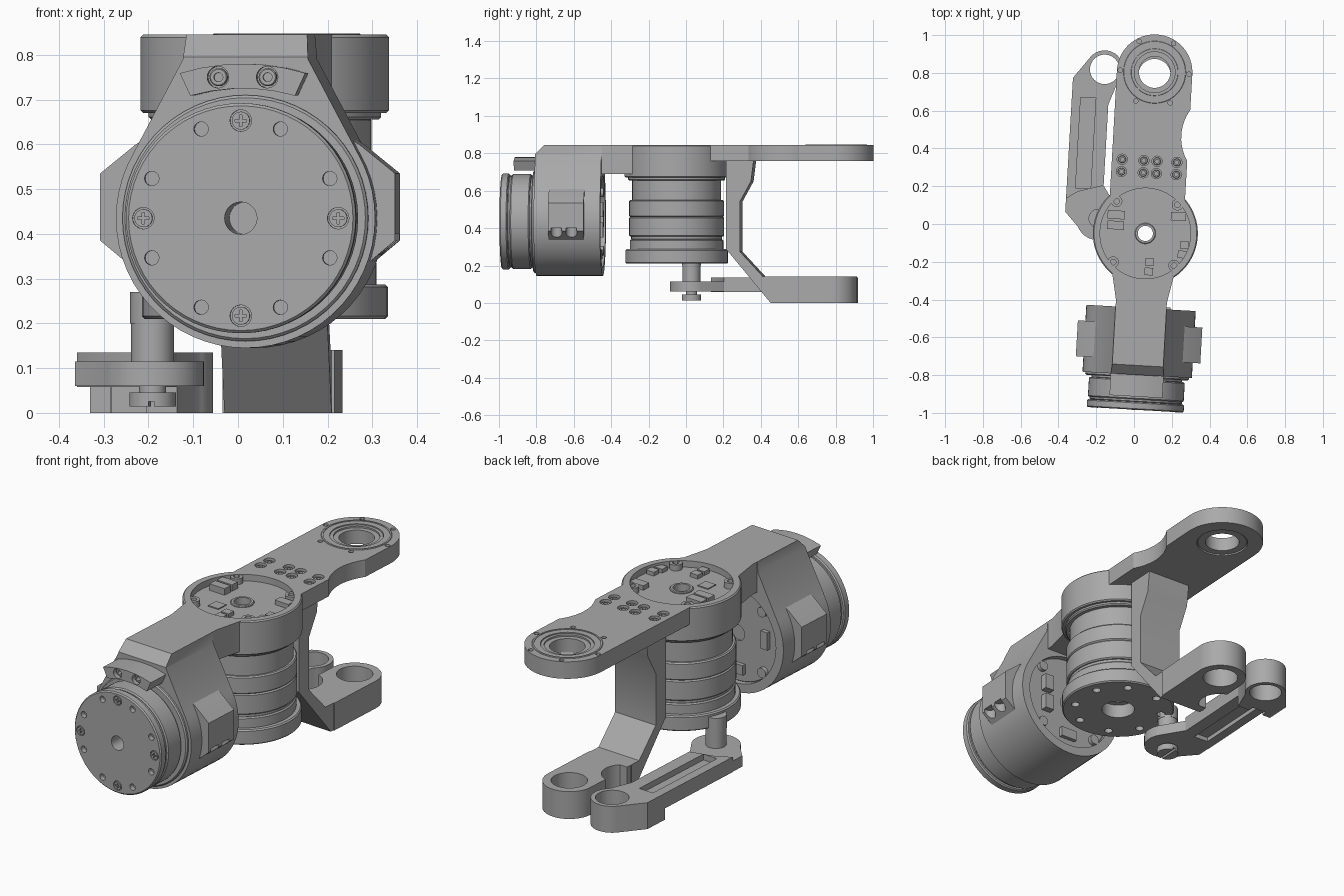
import bpy, bmesh
from math import sin, cos, radians
from mathutils import Matrix

if "Cube" in bpy.data.objects:
    bpy.data.objects.remove(bpy.data.objects["Cube"], do_unlink=True)

GREY = (.4, .4, .4, 1)
grey = bpy.data.materials.new("machined grey")
grey.use_nodes = True
grey.diffuse_color = GREY
grey.node_tree.nodes["Principled BSDF"].inputs["Base Color"].default_value = GREY

# The arm's own frame: origin on the hub axis, slightly turned about z
FRAME = Matrix.Translation((.06, -.05, 0)) @ Matrix.Rotation(radians(-3.3), 4, 'Z')
HUB = (0, 0)
ROTOR = (0, .435)
PLATE_EYE = (0, .855)
FOOT_EYE = (0, .84)
LINK_EYE = (-.265, .855)
PIN = (-.255, .065)
TOP = .845
HUB_RADIUS = .278
RECESS = .24
ARM_HALF = .135
PLATE_HALF = .2
made = []


def place(point, height, axis):
    across, along = point
    if axis == 'z':
        return across, along, height
    if axis == 'y':
        return across, height, along
    return height, across, along


def skin(name, loops, axis, closed):
    """Join equal loops of (outline, height), capping the ends unless closed."""
    bm = bmesh.new()
    for loop in loops:
        rows = [[bm.verts.new(place(p, height, axis)) for p in outline] for outline, height in loop]
        if closed:
            rows.append(rows[0])
        else:
            bm.faces.new(rows[0])
            bm.faces.new(rows[-1])
        for low, high in zip(rows, rows[1:]):
            for i in range(len(low)):
                bm.faces.new((low[i - 1], low[i], high[i], high[i - 1]))
    bmesh.ops.recalc_face_normals(bm, faces=bm.faces)
    mesh = bpy.data.meshes.new(name)
    bm.to_mesh(mesh)
    bm.free()
    mesh.materials.append(grey)
    part = bpy.data.objects.new(name, mesh)
    bpy.context.collection.objects.link(part)
    part.matrix_world = FRAME
    made.append(part)
    return part


def solid(name, outlines, start, end, axis='z'):
    return skin(name, [[(outline, start), (outline, end)] for outline in outlines], axis, False)


def arc(centre, radius, start=0, sweep=360, step=6):
    count = round(abs(sweep) / step)
    angles = [radians(start + sweep * i / count) for i in range(count + (abs(sweep) < 360))]
    return [(centre[0] + radius * cos(a), centre[1] + radius * sin(a)) for a in angles]


def ring(name, outer, bore, start, end, centre=HUB, axis='z'):
    """Turned ring with a lightly chamfered rim."""
    soft = min(.006, (outer - bore) / 4, (end - start) / 4)
    profile = [(bore, start), (outer - soft, start), (outer, start + soft),
               (outer, end - soft), (outer - soft, end), (bore, end)]
    return skin(name, [[(arc(centre, radius), height) for radius, height in profile]], axis, True)


def rect(centre, width, depth):
    x, y = centre
    w, d = width / 2, depth / 2
    return [(x - w, y - d), (x + w, y - d), (x + w, y + d), (x - w, y + d)]


def around(centre, radius, count, turn=0):
    """Evenly spaced points on a circle."""
    return arc(centre, radius, turn, step=360 / count)


def discs(points, radius):
    return [arc(p, radius, step=15) for p in points]


def cut(target, outlines, start, end, axis='z'):
    cutter = solid("cutter", outlines, start, end, axis)
    mod = target.modifiers.new("cut", 'BOOLEAN')
    mod.operation, mod.object, mod.solver = 'DIFFERENCE', cutter, 'EXACT'
    bpy.context.view_layer.update()
    graph = bpy.context.evaluated_depsgraph_get()
    mesh = bpy.data.meshes.new_from_object(target.evaluated_get(graph))
    target.modifiers.clear()
    target.data = mesh
    made.remove(cutter)
    bpy.data.objects.remove(cutter, do_unlink=True)


# Front rotor: face plate, groove, body and neck
face = ring("rotor_face", .257, .036, -.935, -.893, ROTOR, 'y')
ring("rotor_groove", .245, .036, -.895, -.87, ROTOR, 'y')
ring("rotor_body", .254, .036, -.88, -.775, ROTOR, 'y')
ring("rotor_neck", .24, .036, -.78, -.74, ROTOR, 'y')
ring("housing_lip", .275, .23, -.765, -.74, ROTOR, 'y')

# Bolt holes and cross-head screws on the rotor face
screw_spots = around(ROTOR, .218, 4)
cut(face, discs(around(ROTOR, .218, 4, 24) + around(ROTOR, .218, 4, 66), .016), -1, -.91, 'y')
cut(face, discs(screw_spots, .024), -1, -.925, 'y')
screws = solid("rotor_screws", discs(screw_spots, .02), -.936, -.92, 'y')
for width, depth in ((.026, .006), (.006, .026)):
    cut(screws, [rect(p, width, depth) for p in screw_spots], -1, -.93, 'y')

# Motor housing: round below, tapering up to the arm
section = arc(ROTOR, .29, 150, 240) + [(.14, .79), (ARM_HALF, TOP), (-ARM_HALF, TOP), (-.14, .79)]
housing = solid("motor_housing", [section], -.75, -.395, 'y')
cut(housing, [[(-.8, .745), (-.8, .9), (-.645, .9)]], -1, 1, 'x')
cut(housing, [arc(ROTOR, .245)], -.43, 0, 'y')

# Side lugs with cable pockets
for name, side in (("left_side_lug", 1), ("right_side_lug", -1)):
    outline = [(.2, .63), (.25, .6), (.33, .535), (.33, .385), (.27, .335), (.2, .33)]
    lug = solid(name, [[(side * x, z) for x, z in outline]], -.67, -.48, 'y')
    cut(lug, discs([(side * .32, -.625), (side * .32, -.545)], .03), 0, .4)

# Stop block above the rotor, with two socket bolts
block = solid("stop_block", [arc((0, .3), .48, 73, 34) + arc((0, .3), .425, 106, -32)], -.865, -.74, 'y')
stop_bolts = [(-.055, .75), (.055, .75)]
cut(block, discs(stop_bolts, .024), -1, -.83, 'y')
for spot in stop_bolts:
    ring("stop_bolt", .02, .01, -.85, -.82, spot, 'y')

# Rear motor board with posts and connectors
ring("rear_board", .247, .04, -.44, -.42, ROTOR, 'y')
solid("rear_posts", discs(around(ROTOR, .22, 4, 45), .025), -.43, -.4, 'y')
solid("rear_side_connectors", [rect((.13, z), .05, .08) for z in (.39, .5)], -.43, -.385, 'y')
solid("rear_low_connectors", [rect((0, .26), .09, .05), rect((-.17, .45), .04, .09)], -.43, -.4, 'y')

# Link arm from housing to hub, flaring where they meet
solid("front_arm", [arc(HUB, .26, 230, 80) + [(ARM_HALF, -.36), (ARM_HALF, -.6),
                                              (-ARM_HALF, -.6), (-ARM_HALF, -.36)]], .69, TOP)

# Hub cup, its board and fittings
ring("hub_wall", HUB_RADIUS, RECESS, .67, TOP)
ring("hub_board", RECESS + .01, .04, .68, .812)
ring("hub_boss", .055, .04, .8, .82)
post_spots = around(HUB, .228, 4, 45)
posts = solid("hub_posts", discs(post_spots, .03), .8, .842)
cut(posts, discs(post_spots, .015), .825, 1)
solid("hub_plugs", [rect((-.16, y), .09, .045) for y in (.035, .09)], .8, TOP)
solid("hub_sockets", [rect((x, y), .045, .04) for x, y in ((.03, -.15), (.03, -.2), (.2, -.1), (.21, -.05))], .8, .832)
solid("hub_cover", [rect((.17, .1), .08, .045)], .8, .835)
solid("hub_chip", [rect((-.07, -.1), .06, .06)], .8, .817)

# Lower motor hanging from the hub, with bolted output flange
flange = ring("output_flange", .275, .08, .21, .287)
cut(flange, discs(around(HUB, .215, 4, 24) + around(HUB, .215, 4, 66), .02), 0, .245)
for name, radius, bottom, top in (("lower_band", .25, .28, .34), ("groove_band", .243, .335, .36),
                                  ("middle_band", .254, .355, .46), ("upper_band", .254, .46, .55),
                                  ("motor_neck", .238, .54, .66), ("motor_shoulder", .26, .655, .68)):
    ring(name, radius, .05, bottom, top)

# Long plate ending in a bearing eye, waisted on one side
plate = solid("top_plate", [arc(PLATE_EYE, PLATE_HALF, 0, 180) + arc(HUB, .26, 140, -100)], .758, TOP)
plate_bolts = [(x, y) for x in (-.145, -.03, .04, .145) for y in (.32, .385)]
cut(plate, [arc((.41, .53), .25)], 0, 1)
cut(plate, [arc(PLATE_EYE, .125)], 0, 1)
cut(plate, discs(around(PLATE_EYE, .182, 6), .012) + discs(plate_bolts, .027), .825, 1)
ring("plate_bearing", .126, .083, .762, .832, PLATE_EYE)
ring("bearing_outer_race", .126, .108, .83, .84, PLATE_EYE)
ring("bearing_rim", .165, .155, .84, .848, PLATE_EYE)
for spot in plate_bolts:
    ring("plate_bolt", .02, .01, .82, .837, spot)

# Bracket dropping behind the motor to the lower eye
drop = [(.27, .77), (.27, .29), (.51, 0), (.56, 0), (.56, .14), (.47, .14),
        (.345, .275), (.345, .54), (.405, .65), (.42, .77)]
solid("drop_bracket", [drop], -.12, .12, 'x')
foot = solid("bracket_foot", [arc(FOOT_EYE, .125, 0, 180) + [(-.125, .53), (.125, .53)]], 0, .14)
cut(foot, [arc(FOOT_EYE, .085), arc((-.15, .63), .1)], -1, 1)

# Parallel link: thin bar, thicker beam and eye, pocketed on both faces
LEFT, RIGHT = -.43, -.235
bar = solid("link_bar", [arc(PIN, .115, 205, 185) + [(RIGHT, .24), (RIGHT, .7), (LEFT, .7), (LEFT, .09)]], .06, .115)
beam = solid("link_beam", [[(LEFT, .7), (LEFT, .16), (-.37, .2), (RIGHT, .24), (RIGHT, .7)]], .058, .135)
eye = solid("link_eye", [arc(LINK_EYE, .1, -45, 185) + [(LEFT, .8), (LEFT, .67), (RIGHT, .67)]], 0, .135)
cut(eye, [arc(LINK_EYE, .078)], -1, 1)
pocket = rect((-.343, .46), .08, .48)
for piece in (bar, beam, eye):
    cut(piece, [pocket], .105, 1)
    cut(piece, [pocket], -1, .08)

# Crank pin joining the link to the flange
solid("crank_lug", [arc(PIN, .05)], .2, .27)
solid("crank_pin", [arc(PIN, .048)], .112, .21)
solid("pin_neck", [arc(PIN, .03)], .04, .12)
head = solid("pin_screw_head", [arc(PIN, .052)], .014, .046)
cut(head, [rect(PIN, .012, .2)], 0, .026)

# Smooth the round surfaces, keep the edges crisp
bpy.ops.object.select_all(action='DESELECT')
for part in made:
    part.select_set(True)
bpy.context.view_layer.objects.active = made[0]
bpy.ops.object.shade_smooth_by_angle(angle=radians(30))
